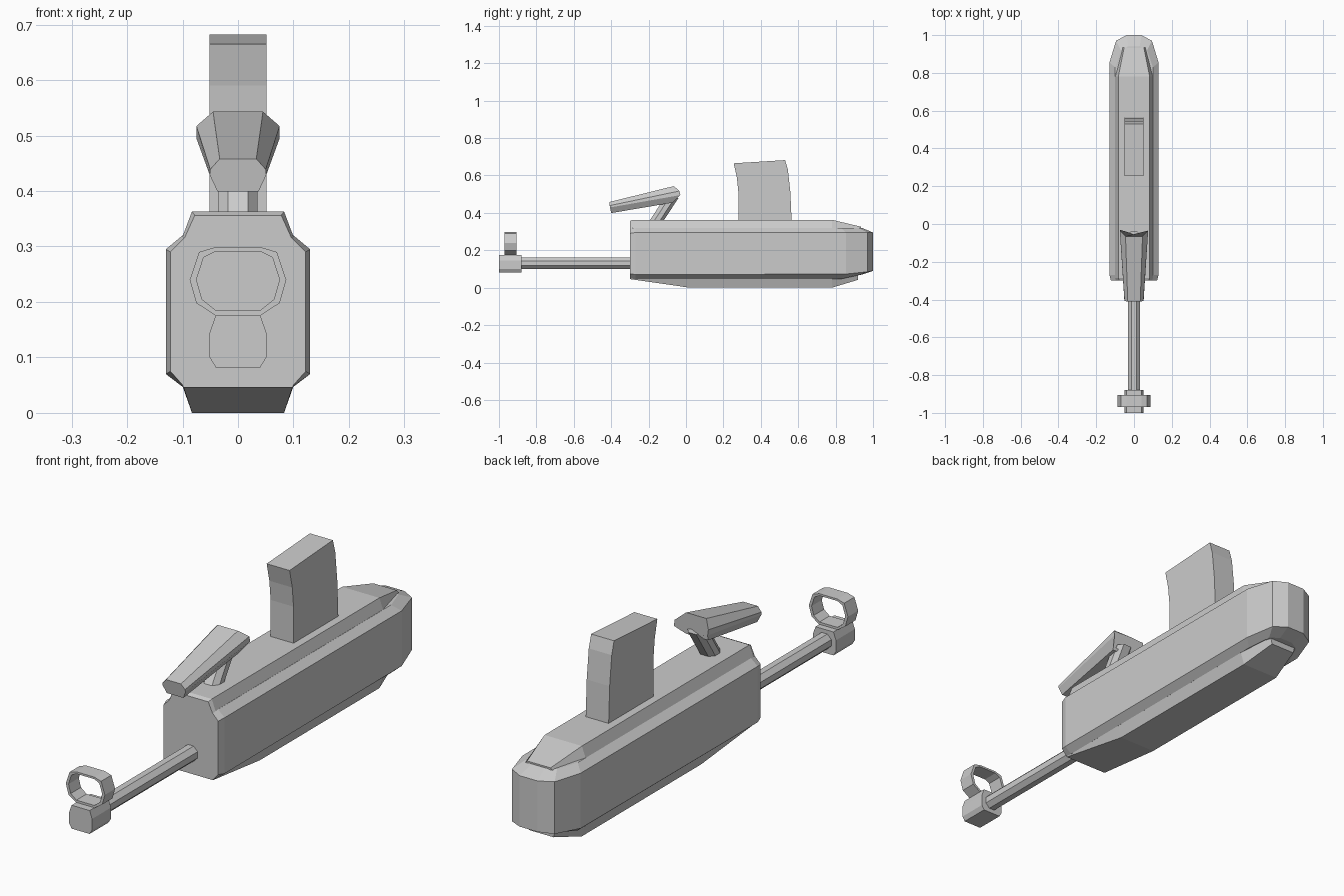
import bpy, bmesh
from math import cos, sin, pi

if "Cube" in bpy.data.objects:
    bpy.data.objects.remove(bpy.data.objects["Cube"])


def loft(name, rings, closed=False):
    """Skin a list of equal-length rings; cap the ends unless the rings close up."""
    bm = bmesh.new()
    vs = [[bm.verts.new(p) for p in r] for r in rings]
    n = len(vs[0])
    pairs = list(zip(vs, vs[1:])) + ([(vs[-1], vs[0])] if closed else [])
    for a, b in pairs:
        for i in range(n):
            j = (i + 1) % n
            bm.faces.new((a[i], a[j], b[j], b[i]))
    if not closed:
        bm.faces.new(vs[0])
        bm.faces.new(vs[-1])
    bmesh.ops.remove_doubles(bm, verts=bm.verts, dist=1e-5)
    bmesh.ops.recalc_face_normals(bm, faces=bm.faces)
    me = bpy.data.meshes.new(name)
    bm.to_mesh(me)
    bm.free()
    ob = bpy.data.objects.new(name, me)
    bpy.context.collection.objects.link(ob)
    return ob


def mirror(half):
    """Complete a right-hand outline with its left-hand mirror image."""
    return half + [(-p[0],) + tuple(p[1:]) for p in reversed(half)]


def xz_ring(half, y):
    return mirror([(x, y, z) for x, z in half])


# Hull: pointed plan outline stacked with chamfers above and below
plan = [(.122, -.30), (.13, -.27), (.13, .855), (.095, .97), (.04, 1.0)]
inset = [(.097, -.30), (.10, -.27), (.10, .83), (.07, .92), (.03, .94)]
levels = [
    (inset, [.047, .047, .047, .066, .07]),
    (plan, [.075, .07, .073, .085, .09]),
    (plan, [.29, .295, .295, .295, .295]),
    (inset, [.315, .32, .32, .32, .32]),
]
loft("hull", [mirror([(x, y, z) for (x, y), z in zip(o, zs)]) for o, zs in levels])

# Raised top ridge
loft("top_ridge", [xz_ring(h, y) for y, h in [
    (-.30, [(.078, .356), (.097, .314)]),
    (-.285, [(.083, .363), (.10, .318)]),
    (.78, [(.083, .363), (.10, .318)]),
    (.935, [(.052, .326), (.06, .318)])]])

# Keel below the hull
loft("keel", [xz_ring(h, y) for y, h in [
    (-.299, [(.10, .049), (.098, .046)]),
    (.02, [(.10, .048), (.083, 0)]),
    (.78, [(.10, .048), (.083, 0)]),
    (.92, [(.062, .07), (.055, .042)])]])

# Curved upright magazine
side = [(.28, .35), (.28, .51), (.272, .59), (.255, .665),
        (.53, .682), (.545, .63), (.558, .51), (.565, .35)]
loft("magazine", [[(x, y, z) for y, z in side] for x in (-.051, .051)])

# Slanted post and tapered handle
post = [(.018, -.20), (.035, -.175), (.035, -.145), (.018, -.125)]
loft("handle_post", [mirror([(x, y + d, z) for x, y in post])
                     for d, z in ((0, .35), (.085, .48))])
loft("handle", [
    mirror([(.033, -.41, .458), (.05, -.408, .439), (.051, -.406, .429), (.037, -.40, .399)]),
    mirror([(.045, -.065, .543), (.075, -.035, .517), (.075, -.03, .495), (.05, -.07, .455)])])

# Barrel and muzzle block
loft("barrel", [[(.033 * cos(pi * (i + .5) / 4), y, .13 + .033 * sin(pi * (i + .5) / 4))
                 for i in range(8)] for y in (-.95, -.28)])
muzzle = [(.04, .176), (.051, .145), (.051, .10), (.04, .082)]
loft("muzzle_block", [xz_ring(muzzle, y) for y in (-1.0, -.88)])

# Ring sight on the muzzle
outer = [(.04, .299), (.07, .29), (.087, .24), (.075, .198), (.04, .175)]
inner = [(.04, .291), (.062, .28), (.075, .24), (.065, .205), (.04, .185)]
loft("ring_sight", [xz_ring(outer, -.97), xz_ring(outer, -.905),
                    xz_ring(inner, -.905), xz_ring(inner, -.97)], closed=True)
